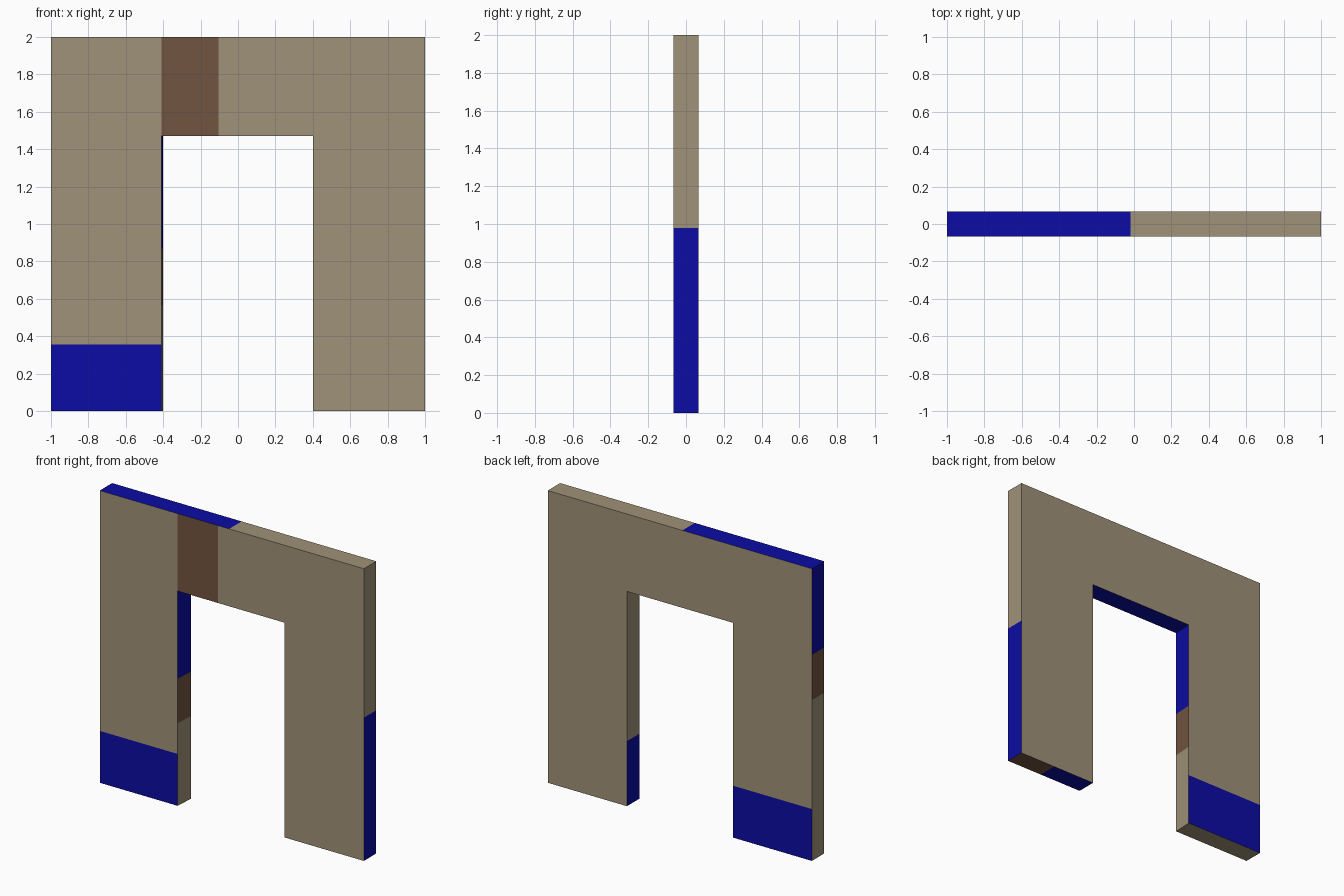
import bpy, bmesh
from mathutils import Vector

if "Cube" in bpy.data.objects:
    bpy.data.objects.remove(bpy.data.objects["Cube"])

HALF = 0.067           # half thickness of the frame
TOP, LINTEL = 2.0, 1.47


def material(name, rgb):
    m = bpy.data.materials.new(name)
    m.diffuse_color = (*rgb, 1.0)
    m.use_nodes = True
    m.node_tree.nodes["Principled BSDF"].inputs["Base Color"].default_value = m.diffuse_color
    return m


mats = [material("beige", (0.352, 0.287, 0.188)),
        material("deep blue", (0.0037, 0.0037, 0.376)),
        material("brown", (0.171, 0.091, 0.053))]
BLUE, BROWN = 1, 2

# Doorway frame: two legs and a lintel as a flat grid, extruded to thickness
bm = bmesh.new()
xs, zs = (-1.0, -0.41, 0.40, 1.0), (0.0, LINTEL, TOP)
grid = {(i, k): bm.verts.new((x, -HALF, z))
        for i, x in enumerate(xs) for k, z in enumerate(zs)
        if not (k == 0 and i == 4)}
for i, k in ((0, 0), (2, 0), (0, 1), (1, 1), (2, 1)):
    bm.faces.new((grid[i, k], grid[i + 1, k], grid[i + 1, k + 1], grid[i, k + 1]))
ext = bmesh.ops.extrude_face_region(bm, geom=bm.faces[:])
for v in (g for g in ext["geom"] if isinstance(g, bmesh.types.BMVert)):
    v.co.y = HALF
    if abs(v.co.x + 0.41) < 0.001:
        v.co.x = -0.402        # inner wall leans very slightly
bmesh.ops.recalc_face_normals(bm, faces=bm.faces[:])

# Painted patches: facing direction, x range, z range, colour
FRONT, BACK = (0, -1, 0), (0, 1, 0)
RIGHT, LEFT = (1, 0, 0), (-1, 0, 0)
UP, DOWN = (0, 0, 1), (0, 0, -1)
patches = [
    (FRONT, (-1.1, -0.41), (-0.1, 0.355), BLUE),
    (FRONT, (-0.41, -0.105), (LINTEL, 2.1), BROWN),
    (BACK, (-1.1, -0.402), (-0.1, 0.355), BLUE),
    (RIGHT, (0.9, 1.1), (-0.1, 0.98), BLUE),
    (LEFT, (-1.1, -0.9), (1.41, 2.1), BLUE),
    (LEFT, (-1.1, -0.9), (1.10, 1.41), BROWN),
    (RIGHT, (-0.5, -0.3), (0.87, LINTEL), BLUE),     # inner wall, left leg
    (RIGHT, (-0.5, -0.3), (0.565, 0.87), BROWN),
    (LEFT, (0.3, 0.5), (-0.1, 0.445), BLUE),         # inner wall, right leg
    (UP, (-1.1, -0.02), (1.9, 2.1), BLUE),
    (DOWN, (-0.5, 0.5), (1.4, 1.5), BLUE),           # underside of lintel
    (DOWN, (0.3, 0.725), (-0.1, 0.1), BLUE),         # foot of right leg
    (DOWN, (0.725, 1.1), (-0.1, 0.1), BROWN),
]


def facing(direction):
    d = Vector(direction)
    return [f for f in bm.faces if f.normal.dot(d) > 0.9]


def cut(direction, axis, value):
    faces = facing(direction)
    edges = {e for f in faces for e in f.edges}
    verts = {v for f in faces for v in f.verts}
    co, no = Vector((0, 0, 0)), Vector((0, 0, 0))
    co[axis], no[axis] = value, 1
    bmesh.ops.bisect_plane(bm, geom=faces + list(edges) + list(verts),
                           dist=0.002, plane_co=co, plane_no=no)
    bm.normal_update()


bm.normal_update()
for d, xr, zr, m in patches:
    for axis, limits in ((0, xr), (2, zr)):
        if d[axis] == 0:
            for value in limits:
                cut(d, axis, value)

for d, xr, zr, m in patches:
    for f in facing(d):
        c = f.calc_center_median()
        if xr[0] < c.x < xr[1] and zr[0] < c.z < zr[1]:
            f.material_index = m

mesh = bpy.data.meshes.new("doorway_frame")
bmesh.ops.delete(bm, geom=[v for v in bm.verts if not v.link_faces], context='VERTS')
bm.to_mesh(mesh)
bm.free()
for m in mats:
    mesh.materials.append(m)
frame = bpy.data.objects.new("doorway_frame", mesh)
bpy.context.collection.objects.link(frame)
